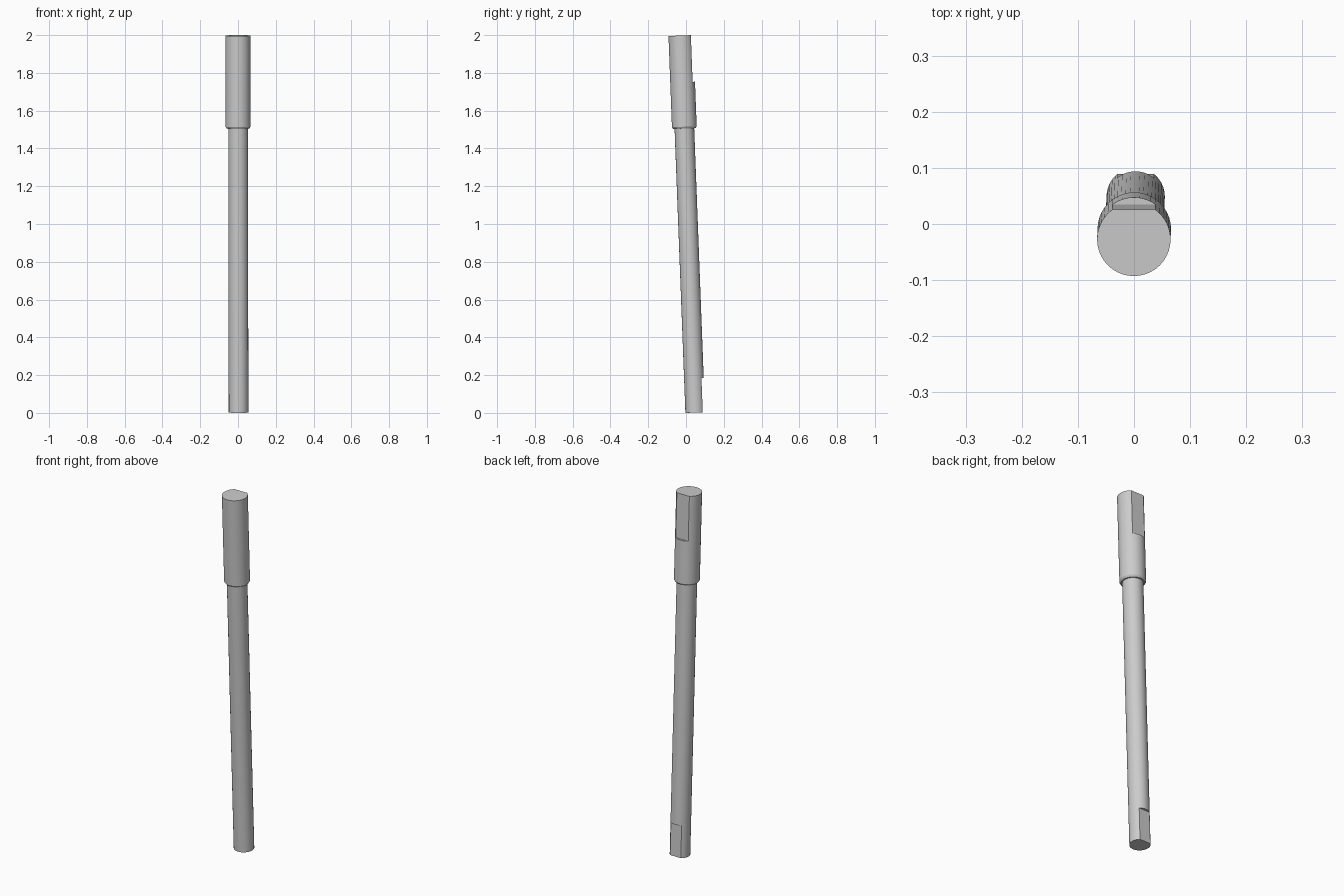
import bpy
import bmesh
import math
from mathutils import Matrix, Vector

cube = bpy.data.objects.get("Cube")
if cube:
    bpy.data.objects.remove(cube, do_unlink=True)

SIDES = 40
FOOT = Vector((0.003, 0.0487, 0.002))
HEAD = Vector((-0.0003, -0.0273, 1.9976))
LENGTH = (HEAD - FOOT).length

grey = bpy.data.materials.new("plain grey")
grey.use_nodes = True
colour = (0.6, 0.6, 0.6, 1)
grey.diffuse_color = colour
grey.node_tree.nodes["Principled BSDF"].inputs["Base Color"].default_value = colour

# Lean shared by both parts
lean = Matrix.Translation(FOOT) @ (HEAD - FOOT).to_track_quat("Z", "Y").to_matrix().to_4x4()
# Keep the flats turned to the back, whatever roll the tracking gives
back = lean.to_3x3().inverted() @ Vector((0, 1, 0))
lean = lean @ Matrix.Rotation(math.atan2(-back.x, back.y), 4, "Z")


def finish(name, bm):
    mesh = bpy.data.meshes.new(name)
    bm.normal_update()
    bm.to_mesh(mesh)
    bm.free()
    obj = bpy.data.objects.new(name, mesh)
    bpy.context.collection.objects.link(obj)
    mesh.materials.append(grey)
    return obj


def turned(name, profile):
    """Closed round solid from (radius, height) pairs, bottom to top."""
    bm = bmesh.new()
    rings = []
    for r, z in profile:
        angles = [2 * math.pi * i / SIDES for i in range(SIDES)]
        rings.append([bm.verts.new((r * math.cos(a), r * math.sin(a), z)) for a in angles])
    for low, high in zip(rings, rings[1:]):
        for i in range(SIDES):
            j = (i + 1) % SIDES
            bm.faces.new((low[i], low[j], high[j], high[i]))
    bm.faces.new(rings[0][::-1])
    bm.faces.new(rings[-1])
    return finish(name, bm)


def cut_flat(obj, depth, z0, z1):
    """Mill a flat on the back, at a distance depth from the axis."""
    bm = bmesh.new()
    bmesh.ops.create_cube(bm, size=1)
    bmesh.ops.scale(bm, vec=(0.3, 0.2, z1 - z0), verts=bm.verts)
    bmesh.ops.translate(bm, vec=(0, depth + 0.1, (z0 + z1) / 2), verts=bm.verts)
    cutter = finish("flat_cutter", bm)
    cutter.hide_render = True
    mod = obj.modifiers.new("flat", "BOOLEAN")
    mod.operation = "DIFFERENCE"
    mod.solver = "EXACT"
    mod.object = cutter
    bpy.ops.object.select_all(action="DESELECT")
    obj.select_set(True)
    bpy.context.view_layer.objects.active = obj
    bpy.ops.object.modifier_apply(modifier=mod.name)
    bpy.data.objects.remove(cutter, do_unlink=True)
    bpy.ops.object.shade_smooth_by_angle(angle=math.radians(25))
    obj.matrix_world = lean


# Long shaft with a small flat at its foot
shaft = turned("shaft", [(0.052, 0), (0.052, 1.56)])
cut_flat(shaft, 0.04, -0.1, 0.18)

# Thicker sleeve with a chamfered lower rim and a flat at its head
sleeve = turned("sleeve", [(0.059, 1.504), (0.0655, 1.514), (0.0655, LENGTH)])
cut_flat(sleeve, 0.053, 1.75, LENGTH + 0.1)
